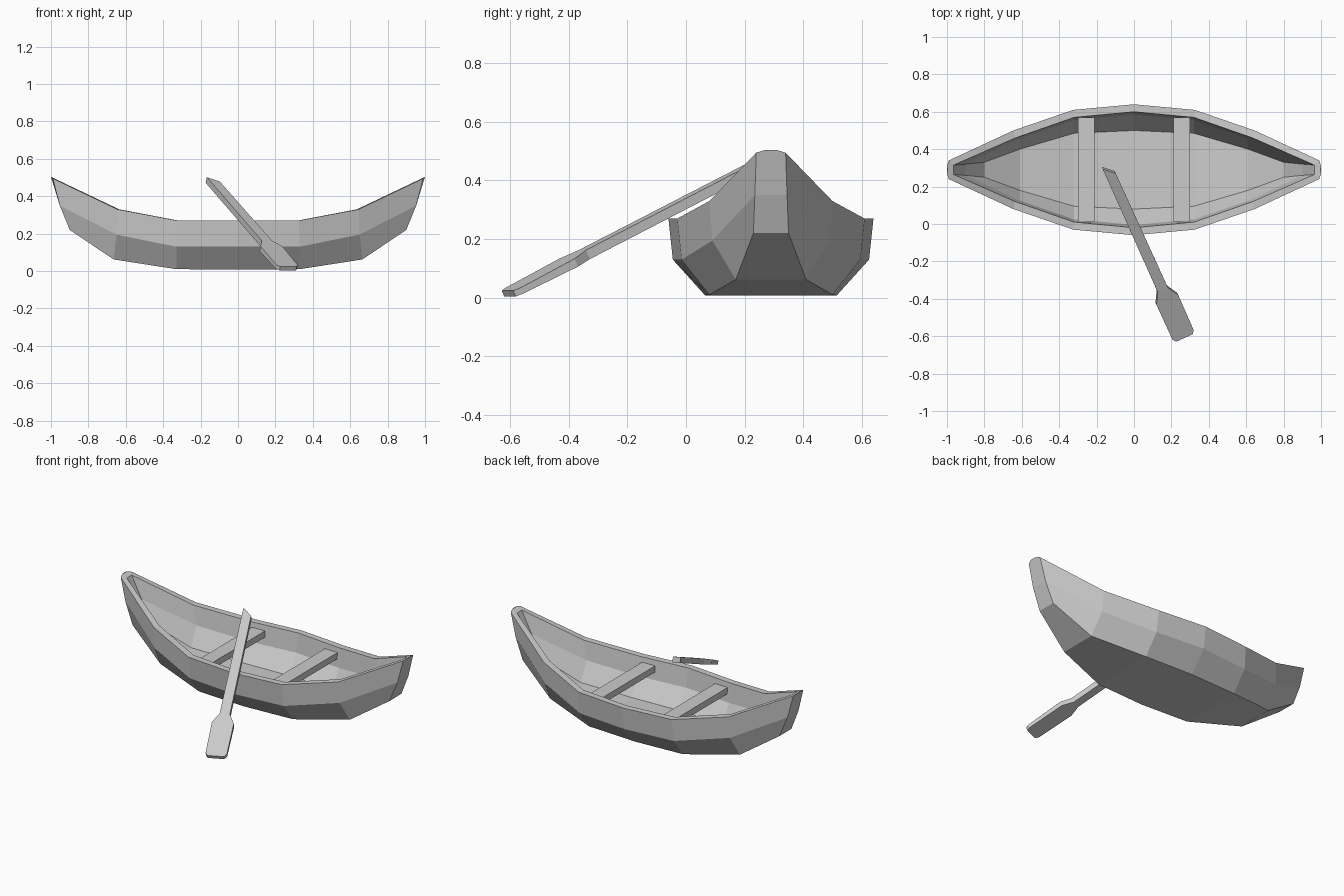
import bpy, bmesh
from mathutils import Vector, Matrix

if "Cube" in bpy.data.objects:
    bpy.data.objects.remove(bpy.data.objects["Cube"])

CY = 0.29  # boat centre line in y

def finish(name, bm):
    bmesh.ops.recalc_face_normals(bm, faces=bm.faces[:])
    me = bpy.data.meshes.new(name)
    bm.to_mesh(me)
    bm.free()
    ob = bpy.data.objects.new(name, me)
    bpy.context.collection.objects.link(ob)
    return ob

# hull: rows gunwale, chine, bottom; each (x, half width, z) from midship to stem
OUTER = [
    [(0, .35, .27), (.325, .32, .27), (.645, .21, .33), (.99, .05, .495)],
    [(0, .335, .13), (.33, .305, .13), (.65, .2, .195), (.953, .055, .35)],
    [(0, .225, .008), (.33, .21, .01), (.665, .12, .062), (.9, .06, .22)],
]
INNER = [
    [(0, .31, .27), (.32, .28, .27), (.635, .17, .33), (.965, .025, .487)],
    [(0, .295, .15), (.32, .265, .15), (.61, .165, .21), (.9, .03, .35)],
    [(0, .21, .04), (.32, .195, .042), (.61, .11, .09), (.8, .04, .2)],
]

def shell(bm, rows):
    """Columns of six points, bow to stern, mirrored in x and y."""
    cols = []
    for i in (-3, -2, -1, 0, 1, 2, 3):
        s = -1 if i < 0 else 1
        pts = [r[abs(i)] for r in rows]
        ring = [(s * x, CY - h, z) for x, h, z in pts]
        ring += [(s * x, CY + h, z) for x, h, z in reversed(pts)]
        cols.append([bm.verts.new(p) for p in ring])
    for a, b in zip(cols, cols[1:]):
        for k in range(5):
            bm.faces.new((a[k], a[k + 1], b[k + 1], b[k]))
    for c in (cols[0], cols[-1]):
        bm.faces.new((c[1], c[2], c[3], c[4]))
    return cols

bm = bmesh.new()
out, inn = shell(bm, OUTER), shell(bm, INNER)
# gunwale rims along both sides
for i in range(6):
    for k in (0, 5):
        bm.faces.new((out[i][k], out[i + 1][k], inn[i + 1][k], inn[i][k]))
# rounded stem tips
for e, s in ((0, -1), (-1, 1)):
    o, n = out[e], inn[e]
    t = [bm.verts.new((s, CY + y, .504)) for y in (-.02, .02)]
    bm.faces.new((o[1], o[0], t[0], t[1], o[5], o[4]))
    bm.faces.new((o[0], t[0], t[1], o[5], n[5], n[0]))
    bm.faces.new((n[0], n[1], n[4], n[5]))
finish("hull", bm)

# two bench seats
for name, x in (("seat_left", -.255), ("seat_right", .255)):
    bm = bmesh.new()
    m = Matrix.Translation((x, CY, .218)) @ Matrix.Diagonal((.09, .56, .04, 1))
    bmesh.ops.create_cube(bm, size=1, matrix=m)
    finish(name, bm)

# paddle: flat profile (distance along shaft, sideways) with a slanted grip end
start, end = Vector((-.135, .288, .475)), Vector((.268, -.605, .014))
axis = (end - start).normalized()
side = Vector((-axis.y, axis.x, 0)).normalized()
up = axis.cross(side)
L = (end - start).length
profile = [(-.027, -.027), (.77, -.03), (.835, -.064), (L - .02, -.062), (L, -.048),
           (L, .048), (L - .02, .062), (.835, .064), (.77, .03), (.027, .027)]
if (side.x > 0):
    sgn = 1
else:
    sgn = -1
bm = bmesh.new()
layers = []
for d in (-1, 1):
    layer = []
    for t, w in profile:
        th = .017 if t < .8 else (.015 if t < .9 else .011)
        layer.append(bm.verts.new(start + axis * t + side * (w * sgn) + up * (d * th)))
    layers.append(layer)
lo, hi = layers
n = len(profile)
for i in range(n):
    j = (i + 1) % n
    bm.faces.new((lo[i], lo[j], hi[j], hi[i]))
# top and bottom panels between mirrored profile points
for layer in layers:
    for i in range(n // 2 - 1):
        bm.faces.new((layer[i], layer[i + 1], layer[n - 2 - i], layer[n - 1 - i]))
finish("paddle", bm)
